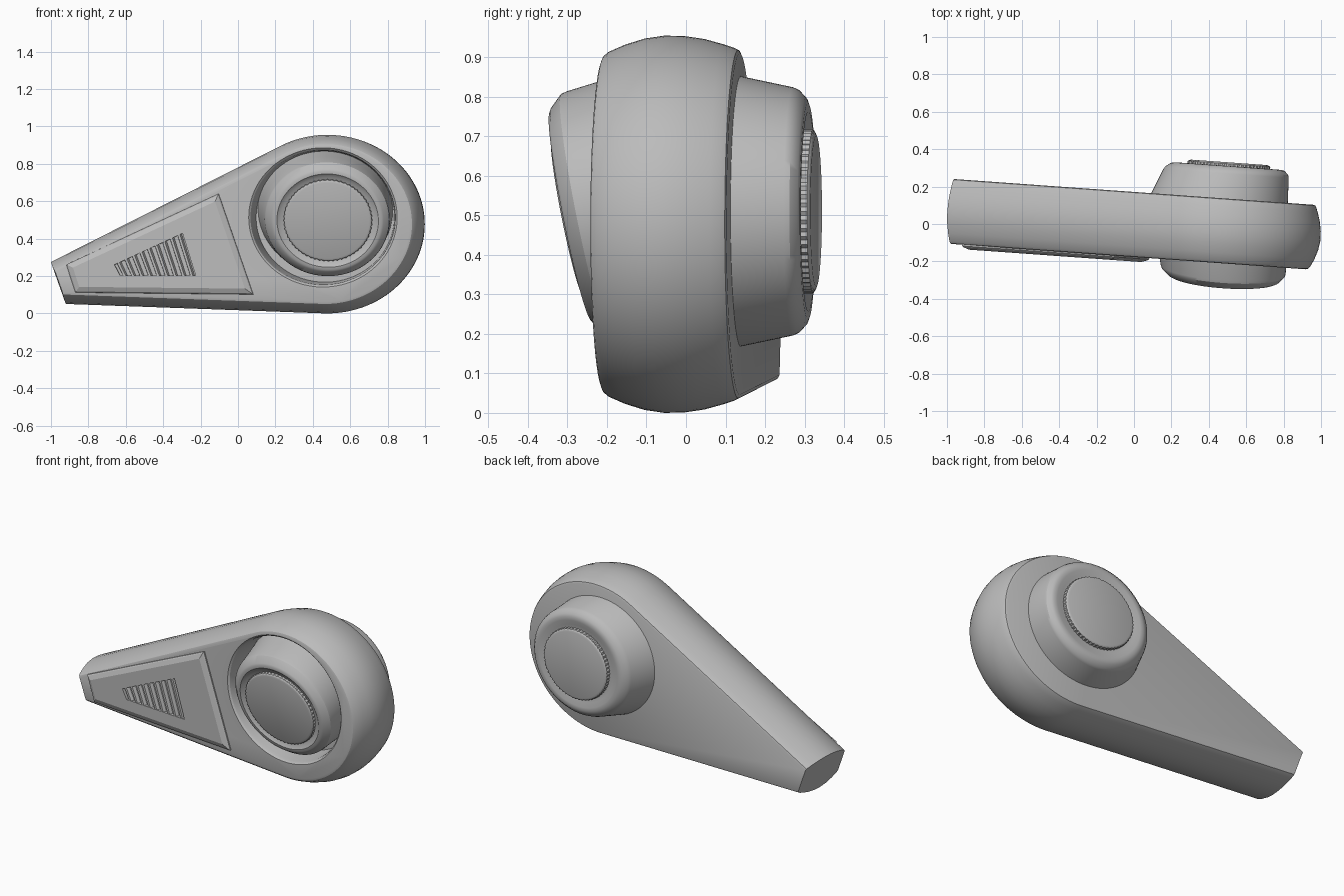
import bpy, bmesh, math
from mathutils import Matrix, Vector

if "Cube" in bpy.data.objects:
    bpy.data.objects.remove(bpy.data.objects["Cube"])

SQUASH = 0.918                      # height to width ratio of the round end
TURN = Matrix.Rotation(math.radians(-4.1), 4, 'Z')

grey = bpy.data.materials.new("plain grey")
grey.use_nodes = True
COLOUR = (0.5, 0.5, 0.5, 1)
grey.diffuse_color = COLOUR
grey.node_tree.nodes["Principled BSDF"].inputs["Base Color"].default_value = COLOUR


def loft(name, loops, matrix=Matrix()):
    """Skin matching loops of points and cap both ends."""
    bm = bmesh.new()
    rows = [[bm.verts.new(p) for p in loop] for loop in loops]
    n = len(rows[0])
    for a, b in zip(rows, rows[1:]):
        for i in range(n):
            j = (i + 1) % n
            bm.faces.new((a[i], a[j], b[j], b[i]))
    bm.faces.new(rows[0])
    bm.faces.new(rows[-1][::-1])
    bm.transform(TURN @ matrix)
    bmesh.ops.recalc_face_normals(bm, faces=bm.faces)
    mesh = bpy.data.meshes.new(name)
    bm.to_mesh(mesh)
    bm.free()
    mesh.materials.append(grey)
    ob = bpy.data.objects.new(name, mesh)
    bpy.context.collection.objects.link(ob)
    return ob


def select(ob):
    bpy.ops.object.select_all(action='DESELECT')
    ob.select_set(True)
    bpy.context.view_layer.objects.active = ob


def cut(ob, cutter):
    select(ob)
    mod = ob.modifiers.new("cut", 'BOOLEAN')
    mod.operation, mod.solver, mod.object = 'DIFFERENCE', 'EXACT', cutter
    bpy.ops.object.modifier_apply(modifier=mod.name)
    bpy.data.objects.remove(cutter)


def smooth(ob, degrees=28):
    select(ob)
    bpy.ops.object.shade_smooth_by_angle(angle=math.radians(degrees))


def disc(radius, y, squash=0.935, n=120, tooth=0.0, shift=0.0):
    """Ring of points facing along y; odd points drop by the tooth depth."""
    pts = []
    for i in range(n):
        a = 2 * math.pi * i / n
        r = radius - tooth * (i % 2)
        pts.append((r * math.cos(a) + shift, y, r * math.sin(a) * squash))
    return pts


def flat_loop(points, y):
    return [(x, y, z) for x, z in points]


# Teardrop body outline: round end, two tangent sides, slanted tip
C, R = Vector((0.48, 0.52)), 0.52
TIP_TOP, TIP_LOW = Vector((-1.0, 0.30)), Vector((-0.92, 0.055))


def tangent_angle(p, side):
    d = p - C
    return math.atan2(d.y, d.x) % (2 * math.pi) - side * math.acos(R / d.length)


A_TOP, A_LOW = tangent_angle(TIP_TOP, 1), tangent_angle(TIP_LOW, -1)


def outline(inset):
    edge = TIP_LOW - TIP_TOP
    m = Vector((edge.y, -edge.x)).normalized()
    end = m.dot(TIP_TOP - C) - inset * 0.2

    def corner(angle):
        n = Vector((math.cos(angle), math.sin(angle)))
        det = n.x * m.y - n.y * m.x
        side = R - inset
        return C + Vector(((side * m.y - end * n.y) / det, (end * n.x - side * m.x) / det))

    start, steps = A_LOW - 2 * math.pi, 64
    pts = []
    for i in range(steps + 1):
        a = start + (A_TOP - start) * i / steps
        pts.append(C + (R - inset) * Vector((math.cos(a), math.sin(a))))
    pts += [corner(A_TOP), corner(A_LOW)]
    return [(p.x, p.y * SQUASH) for p in pts]


SIDE = [(-.176, .068), (-.172, .055), (-.16, .044), (-.12, .025), (-.07, .008),
        (-.02, 0), (.03, .001), (.08, .009), (.13, .024), (.155, .033),
        (.167, .04), (.171, .05)]
body = loft("body", [flat_loop(outline(d), y) for y, d in SIDE])

# Round well in the front of the body
well = [(-.2, .402), (-.176, .398), (-.168, .389), (-.15, .384), (-.01, .37)]
cut(body, loft("well_cutter", [disc(r, y) for y, r in well],
               Matrix.Translation((0.468, 0, 0.513))))
smooth(body)


# Hubs with a knurled button, front and back
def hub(side, rings, button_r, matrix, lean):
    base = loft(side + "_hub", [disc(r, y, shift=lean * y) for y, r in rings], matrix)
    smooth(base)
    r = button_r
    knob = loft(side + "_button", [
        disc(r, .05, tooth=.005), disc(r, .008, tooth=.005),
        disc(r - .009, .003), disc(r - .018, 0)], matrix)
    smooth(knob, 20)


FRONT = [(.27, .362), (.15, .345), (.06, .335), (.045, .331), (.014, .3), (.008, .288),
         (.007, .272), (.022, .25), (.03, .2)]
BACK = [(.24, .376), (.06, .336), (.045, .329), (.026, .307), (.021, .292),
        (.02, .27), (.03, .24), (.032, .2)]
hub("front", FRONT, .238,
    Matrix.Translation((0.5, -0.264, 0.495)) @ Matrix.Rotation(math.radians(11.3), 4, 'X'),
    lean=-0.12)
hub("back", BACK, .222,
    Matrix.Translation((0.483, 0.365, 0.51)) @ Matrix.Rotation(math.pi, 4, 'Z'), lean=0.19)

# Raised trapezoid panel with sloped edges
PANEL = [(-.91, .262), (-.09, .642), (.097, .10), (-.86, .11)]


def inset_poly(poly, d):
    out = []
    for i, p in enumerate(poly):
        p = Vector(p)
        u = (Vector(poly[i - 1]) - p).normalized()
        v = (Vector(poly[(i + 1) % len(poly)]) - p).normalized()
        out.append(tuple(p + (u + v) * d / abs(u.x * v.y - u.y * v.x)))
    return out


panel = loft("side_panel", [flat_loop(inset_poly(PANEL, d), y) for y, d in
                            [(-.15, 0), (-.183, .002), (-.189, .008), (-.2, .032)]])

# Grille pocket and its slanted ribs
LOW_A, LOW_B = Vector((-.618, .203)), Vector((-.213, .203))
TOP_A, TOP_B = Vector((-.648, .26)), Vector((-.283, .428))


def slice_of(a, b):
    return [LOW_A.lerp(LOW_B, a), LOW_A.lerp(LOW_B, b),
            TOP_A.lerp(TOP_B, b), TOP_A.lerp(TOP_B, a)]


cut(panel, loft("grille_cutter", [flat_loop(slice_of(0, 1), y) for y in (-.22, -.18)]))
RIBS = 9
for i in range(RIBS):
    a = (i + 0.3) / RIBS
    w = 0.6 / RIBS
    loft(f"grille_rib_{i + 1}", [flat_loop(slice_of(a, a + w), -.175),
                                 flat_loop(slice_of(a + w * .1, a + w * .6), -.198)])
